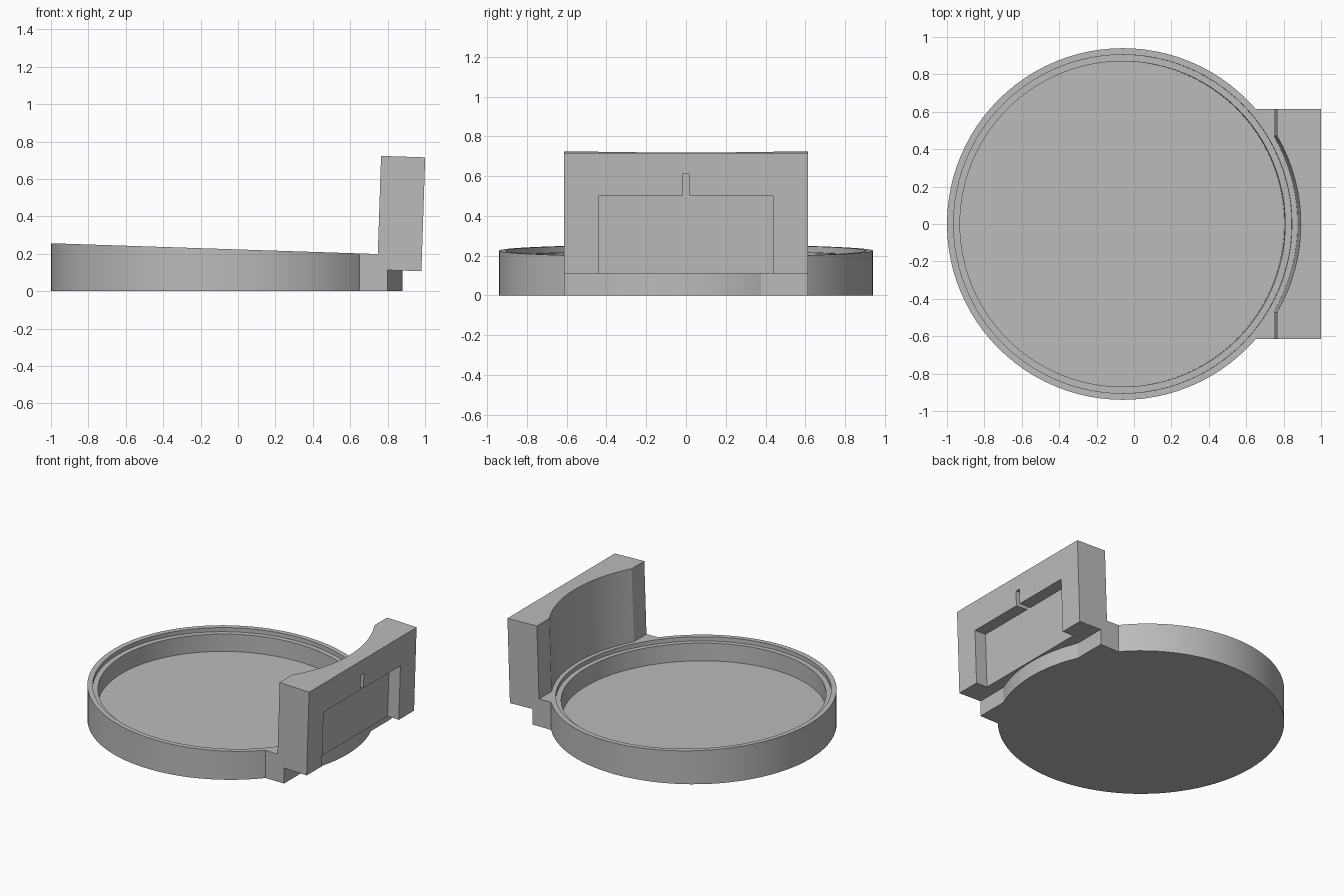
import bpy
import math
from mathutils import Matrix, Vector

default = bpy.data.objects.get("Cube")
if default:
    bpy.data.objects.remove(default, do_unlink=True)

grey = bpy.data.materials.new("plain grey")
grey.use_nodes = True
colour = (0.5, 0.5, 0.5, 1)
grey.diffuse_color = colour
grey.node_tree.nodes["Principled BSDF"].inputs["Base Color"].default_value = colour

# The rim plane leans gently down towards +x; the holder is built square to it
CENTRE_X = -0.06
LEVEL = Matrix.Identity(4)
TILTED = Matrix.Translation((CENTRE_X, 0, 0.225)) @ Matrix.Rotation(0.033, 4, 'Y')


def finish(name, frame):
    obj = bpy.context.object
    obj.name = name
    obj.data.transform(frame @ obj.matrix_basis)
    obj.matrix_basis = Matrix.Identity(4)
    obj.data.materials.append(grey)
    return obj


def box(name, low, high, frame=LEVEL):
    low, high = Vector(low), Vector(high)
    bpy.ops.mesh.primitive_cube_add(size=1, location=(low + high) / 2)
    bpy.context.object.scale = high - low
    bpy.context.view_layer.update()
    return finish(name, frame)


def disc(name, radius, bottom, top, x=0, frame=LEVEL):
    bpy.ops.mesh.primitive_cylinder_add(
        vertices=96, radius=radius, depth=top - bottom,
        location=(x, 0, (bottom + top) / 2))
    bpy.context.view_layer.update()
    return finish(name, frame)


def combine(target, other, operation):
    mod = target.modifiers.new(operation.lower(), 'BOOLEAN')
    mod.operation = operation
    mod.solver = 'EXACT'
    mod.object = other
    bpy.context.view_layer.objects.active = target
    bpy.ops.object.modifier_apply(modifier=mod.name)
    bpy.data.objects.remove(other, do_unlink=True)


# Dish body with the square tab that carries the upright
dish = disc("dish_with_upright", 0.94, 0, 0.4, CENTRE_X)
combine(dish, box("tab", (0.3, -0.615, 0), (0.80, 0.615, 0.4)), 'UNION')
combine(dish, box("rim_trim", (-2, -2, 0), (2, 2, 1), TILTED), 'DIFFERENCE')

# Upright block: curved inner face, open pocket and slot on the outer face
upright = box("upright", (0.808, -0.615, -0.084), (1.044, 0.615, 0.525), TILTED)
combine(upright, disc("curved_face", 0.935, -0.5, 1, 0, TILTED), 'DIFFERENCE')
combine(upright, box("pocket", (0.954, -0.44, -0.2), (1.2, 0.44, 0.31), TILTED), 'DIFFERENCE')
combine(upright, box("slot", (0.954, -0.017, 0.2), (1.2, 0.017, 0.42), TILTED), 'DIFFERENCE')
combine(dish, upright, 'UNION')

# Stepped recess: shallow ledge, then the main bowl
combine(dish, disc("ledge", 0.905, -0.03, 0.05, 0, TILTED), 'DIFFERENCE')
combine(dish, disc("bowl", 0.87, -0.157, 0.05, 0, TILTED), 'DIFFERENCE')

bpy.ops.object.select_all(action='DESELECT')
dish.select_set(True)
bpy.context.view_layer.objects.active = dish
bpy.ops.object.shade_smooth_by_angle(angle=math.radians(20))
